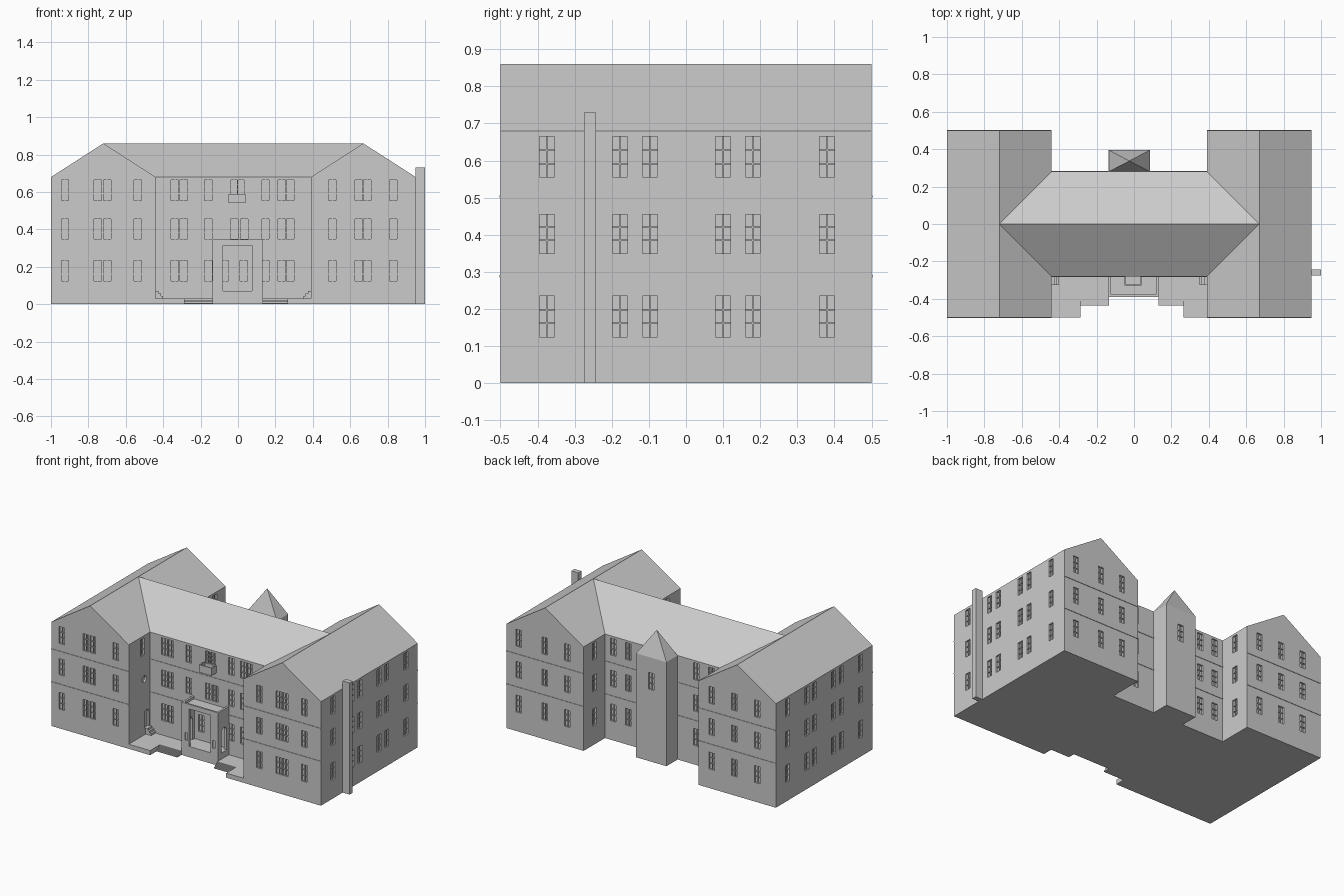
import bpy, bmesh, math
from mathutils import Matrix

if "Cube" in bpy.data.objects:
    bpy.data.objects.remove(bpy.data.objects["Cube"])

stone = bpy.data.materials.new("pale_grey_stone")
stone.use_nodes = True
GREY = (0.6, 0.6, 0.6, 1)
stone.diffuse_color = GREY
stone.node_tree.nodes["Principled BSDF"].inputs["Base Color"].default_value = GREY

MID = -0.025          # symmetry axis of the house
EAVES, RIDGE = 0.68, 0.86
FLOORS = [(0.125, 0.235), (0.35, 0.455), (0.555, 0.665)]
WINGS = {"right": (-1.0, -0.44), "left": (0.39, 0.95)}


def finish(name, bm):
    bmesh.ops.recalc_face_normals(bm, faces=bm.faces)
    mesh = bpy.data.meshes.new(name)
    bm.to_mesh(mesh)
    bm.free()
    mesh.materials.append(stone)
    obj = bpy.data.objects.new(name, mesh)
    bpy.context.collection.objects.link(obj)
    return obj


def add_box(bm, x, y, z):
    size = [b - a for a, b in (x, y, z)]
    centre = [(a + b) / 2 for a, b in (x, y, z)]
    bmesh.ops.create_cube(bm, size=1, matrix=Matrix.Translation(centre) @ Matrix.Diagonal((*size, 1)))


def boxes(name, items):
    bm = bmesh.new()
    for item in items:
        add_box(bm, *item)
    return finish(name, bm)


def prism(name, profile, axis, start, end):
    """Extrude an (across, height) profile along x or y."""
    bm = bmesh.new()
    place = (lambda a, z, t: (t, a, z)) if axis == "x" else (lambda a, z, t: (a, t, z))
    face = bm.faces.new([bm.verts.new(place(a, z, start)) for a, z in profile])
    moved = bmesh.ops.extrude_face_region(bm, geom=[face])["geom"]
    shift = place(0, 0, end - start)
    bmesh.ops.translate(bm, vec=shift, verts=[v for v in moved if isinstance(v, bmesh.types.BMVert)])
    return finish(name, bm)


def cut(obj, cutter):
    """Subtract a cutter, keep the result and discard the cutter."""
    mod = obj.modifiers.new("cut", "BOOLEAN")
    mod.operation, mod.solver, mod.object = "DIFFERENCE", "EXACT", cutter
    graph = bpy.context.evaluated_depsgraph_get()
    mesh = bpy.data.meshes.new_from_object(obj.evaluated_get(graph))
    obj.modifiers.clear()
    obj.data = mesh
    bpy.data.objects.remove(cutter)


def disc(name, x, y, z, radius, depth):
    """Short cylinder lying along x."""
    bm = bmesh.new()
    turn = Matrix.Translation((x, y, z)) @ Matrix.Rotation(math.pi / 2, 4, "Y")
    bmesh.ops.create_cone(bm, cap_ends=True, segments=20, radius1=radius, radius2=radius, depth=depth, matrix=turn)
    return finish(name, bm)


DEPTH = 0.012
bars = []


def window(axis, wall, inward, along, z, width=0.04):
    """Return the recess cutter for one window and record its glazing bars."""
    def slab(near, far, a, zz):
        t = tuple(sorted((wall + inward * near, wall + inward * far)))
        return (a, t, zz) if axis == "y" else (t, a, zz)
    half, bar = width / 2, 0.002
    span = (along - half, along + half)
    bars.append(slab(0.005, DEPTH, (along - bar, along + bar), z))
    for part in (1 / 3, 2 / 3):
        h = z[0] + (z[1] - z[0]) * part
        bars.append(slab(0.005, DEPTH, span, (h - bar, h + bar)))
    return slab(-DEPTH, DEPTH, span, z)


def column_set(axis, wall, inward, places, floors=FLOORS):
    return [window(axis, wall, inward, p, z) for p in places for z in floors]


SIDE_YS = (-0.375, -0.178, -0.097, 0.1, 0.18, 0.38)
FRONT_XS = {"right": (-0.925, -0.75, -0.7, -0.535), "left": (0.505, 0.645, 0.69, 0.83)}
BACK_XS = {"right": (-0.535, -0.7, -0.865), "left": (0.51, 0.67, 0.86)}

# Gabled wings with recessed windows
for side, (x0, x1) in WINGS.items():
    ridge_x = (x0 + x1) / 2
    wing = prism(side + "_wing", [(x0, 0), (x1, 0), (x1, EAVES), (ridge_x, RIDGE), (x0, EAVES)], "y", -0.5, 0.5)
    outer, inner, out = (x0, x1, 1) if side == "right" else (x1, x0, -1)
    holes = column_set("y", -0.5, 1, FRONT_XS[side])
    holes += column_set("y", 0.5, -1, BACK_XS[side])
    holes += column_set("x", outer, out, SIDE_YS)
    holes += column_set("x", inner, -out, (0.39,))
    holes += column_set("x", inner, -out, (-0.36,), FLOORS[2:])
    cut(wing, boxes("window_cutter", holes))
    # Round window and arched side door in the courtyard wall
    cut(wing, disc("round_cutter", inner, -0.34, 0.395, 0.022, DEPTH * 2))
    cut(wing, disc("arch_cutter", inner, -0.315, 0.165, 0.022, DEPTH * 2))
    cut(wing, boxes("door_cutter", [((inner - DEPTH, inner + DEPTH), (-0.337, -0.293), (0.07, 0.165))]))
    boxes(side + "_door_steps", [
        (tuple(sorted((inner, inner + out * reach))), (-0.325, -0.28), (0, top))
        for reach, top in ((0.015, 0.07), (0.028, 0.057), (0.04, 0.043))])

# Central block, its roof running back to the wing ridges
centre = prism("central_block", [(-0.28, 0), (0.28, 0), (0.28, EAVES), (0, RIDGE), (-0.28, EAVES)], "x", -0.72, 0.67)
holes = column_set("y", -0.28, 1, (-0.337, -0.29, -0.16, 0.147, 0.233, 0.28))
holes += [window("y", -0.28, 1, x, FLOORS[1]) for x in (-0.02, 0.033)]
holes += [window("y", -0.28, 1, x, FLOORS[0]) for x in (-0.07, 0.03)]
holes += [window("y", -0.28, 1, x, (0.585, 0.665), 0.032) for x in (-0.022, 0.017)]
holes += column_set("y", 0.28, -1, (-0.38, -0.27, 0.22, 0.33))
cut(centre, boxes("window_cutter", holes))

# Rear stair tower with a pyramid roof
tower = boxes("rear_tower", [((-0.135, 0.085), (0.27, 0.395), (0, EAVES))])
cut(tower, boxes("window_cutter", [window("y", 0.395, -1, MID, (0.47, 0.58))]))
bm = bmesh.new()
base = [bm.verts.new((x, y, EAVES)) for x, y in ((-0.135, 0.28), (0.085, 0.28), (0.085, 0.395), (-0.135, 0.395))]
apex = bm.verts.new((MID, 0.337, 0.84))
bm.faces.new(base)
for i in range(4):
    bm.faces.new((base[i], base[(i + 1) % 4], apex))
finish("tower_roof", bm)

boxes("window_bars", bars)

# Thin string courses around the outer walls
courses = []
for z in (0.285, 0.5):
    height = (z, z + 0.006)
    for x0, x1 in WINGS.values():
        courses.append(((x0, x1), (-0.503, 0.503), height))
    courses.append(((-0.44, 0.39), (-0.283, 0.283), height))
boxes("string_courses", courses)

# Chimney stack against the left wall
boxes("chimney", [((0.95, 1.0), (-0.275, -0.243), (0, 0.73))])

# Terrace with entrance steps on both sides of the porch
terrace = [((-0.44, 0.39), (-0.39, -0.27), (0, 0.03)),
           ((-0.44, -0.285), (-0.5, -0.39), (0, 0.03)),
           ((0.265, 0.39), (-0.5, -0.39), (0, 0.03))]
for x in ((-0.285, -0.135), (0.13, 0.265)):
    for i in range(4):
        terrace.append((x, (-0.435 + i * 0.011, -0.385), (0, 0.0075 * (i + 1))))
boxes("terrace", terrace)

# Entrance porch: hollow, open at the front, arched at the sides
porch = boxes("porch", [((-0.135, 0.13), (-0.39, -0.28), (0, 0.345))])
cut(porch, boxes("room_cutter", [((-0.117, 0.112), (-0.376, -0.25), (0.07, 0.315))]))
cut(porch, boxes("roof_cutter", [((-0.122, 0.117), (-0.378, -0.25), (0.328, 0.4))]))
cut(porch, boxes("opening_cutter", [((-0.08, 0.075), (-0.42, -0.35), (0.07, 0.315))]))
cut(porch, boxes("niche_cutter", [((x - 0.01, x + 0.01), (-0.4, -0.383), (0.105, 0.155)) for x in (-0.102, 0.098)]))
cut(porch, boxes("side_cutter", [((-0.2, 0.2), (-0.358, -0.302), (0.07, 0.2))]))
cut(porch, disc("arch_cutter", 0, -0.33, 0.2, 0.028, 0.4))

# Small balcony below the middle top windows
balcony = boxes("balcony", [((-0.05, 0.04), (-0.33, -0.28), (0.54, 0.59))])
cut(balcony, boxes("balcony_cutter", [((-0.043, 0.033), (-0.323, -0.25), (0.55, 0.65))]))

# One stone colour throughout
for obj in bpy.context.collection.objects:
    if obj.type == "MESH":
        obj.data.materials.clear()
        obj.data.materials.append(stone)
        obj.data.polygons.foreach_set("material_index", [0] * len(obj.data.polygons))
